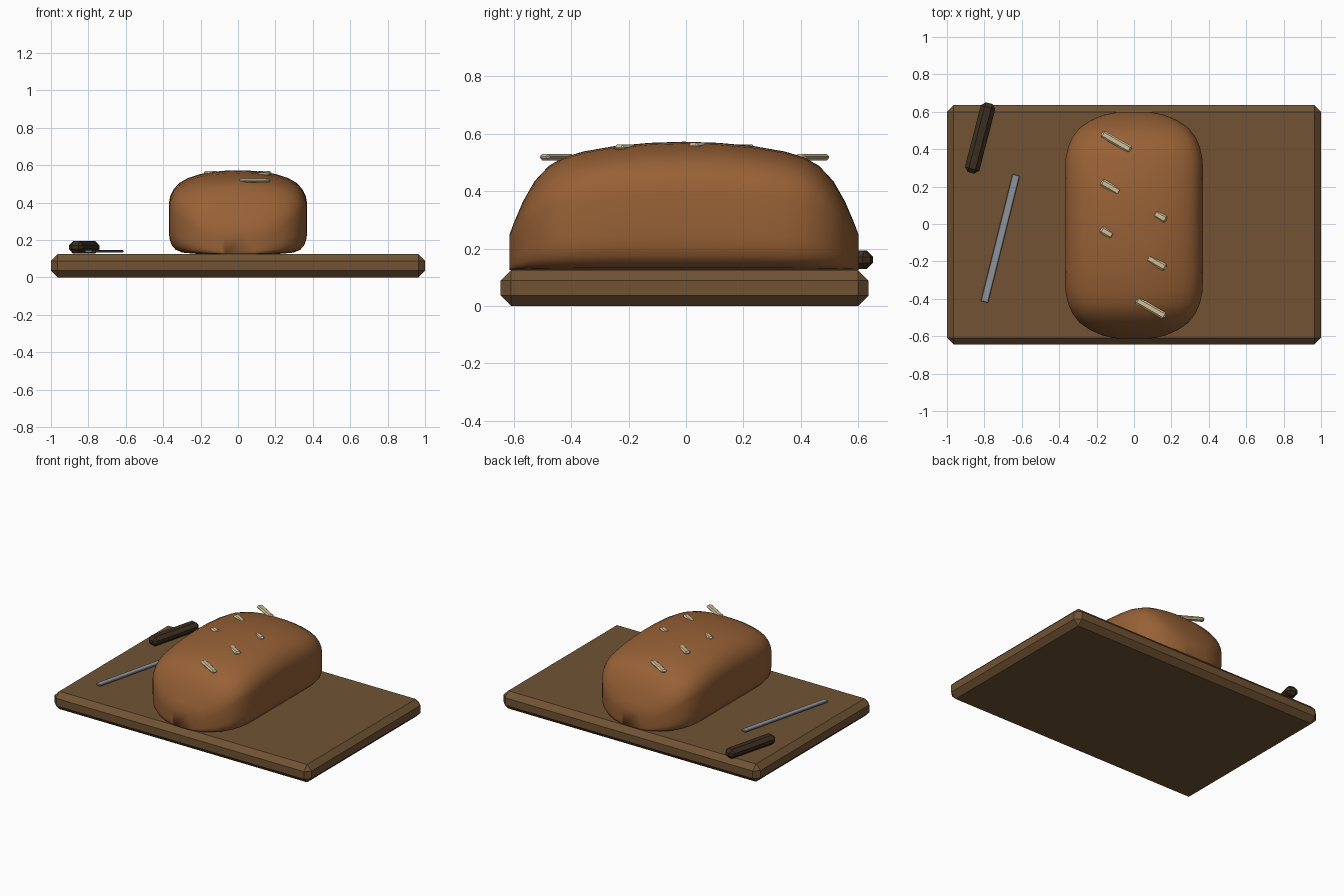
import bpy, bmesh
from math import cos, sin, pi, radians

cube = bpy.data.objects.get("Cube")
if cube:
    bpy.data.objects.remove(cube, do_unlink=True)


def material(name, rgb):
    m = bpy.data.materials.new(name)
    m.use_nodes = True
    m.diffuse_color = (*rgb, 1)
    m.node_tree.nodes["Principled BSDF"].inputs["Base Color"].default_value = (*rgb, 1)
    return m


wood = material("board wood", (0.165, 0.086, 0.034))
crust = material("bread crust", (0.31, 0.12, 0.037))
score = material("pale score", (0.62, 0.52, 0.31))
steel = material("blade steel", (0.27, 0.29, 0.33))
grip = material("dark grip", (0.045, 0.027, 0.014))


def add_object(name, bm, mat):
    bmesh.ops.recalc_face_normals(bm, faces=bm.faces)
    mesh = bpy.data.meshes.new(name)
    bm.to_mesh(mesh)
    bm.free()
    mesh.materials.append(mat)
    obj = bpy.data.objects.new(name, mesh)
    bpy.context.collection.objects.link(obj)
    return obj


def box(name, size, loc, angle, mat, bevel):
    """Box with chamfered edges, turned about z."""
    bm = bmesh.new()
    bmesh.ops.create_cube(bm, size=1)
    bmesh.ops.scale(bm, vec=size, verts=bm.verts)
    bmesh.ops.bevel(bm, geom=bm.edges[:], offset=bevel, segments=1, affect='EDGES')
    obj = add_object(name, bm, mat)
    obj.location = loc
    obj.rotation_euler.z = radians(angle)
    return obj


# Cutting board
box("cutting_board", (2, 1.28, 0.125), (0, -0.005, 0.0625), 0, wood, 0.036)

# Loaf: one half cross-section (x, height fraction), scaled along y
half = [(0, 0), (0.6, 0), (0.8, 0.015), (0.9, 0.05), (0.96, 0.11), (0.99, 0.19),
        (1, 0.28), (1, 0.6), (0.98, 0.69), (0.93, 0.775), (0.85, 0.85),
        (0.72, 0.91), (0.55, 0.955), (0.35, 0.985), (0.17, 0.997), (0, 1)]
ring = half + [(-x, z) for x, z in half[-2:0:-1]]
# (distance from middle, half width, top height)
stations = [(0, 0.37, 0.572), (0.12, 0.37, 0.568), (0.24, 0.37, 0.557),
            (0.35, 0.367, 0.538), (0.42, 0.352, 0.517), (0.47, 0.33, 0.488),
            (0.52, 0.292, 0.435), (0.56, 0.235, 0.365), (0.59, 0.165, 0.295),
            (0.607, 0.085, 0.25)]
sections = [(-y, w, t) for y, w, t in stations[:0:-1]] + stations
BASE = 0.126
bm = bmesh.new()
loops = [[bm.verts.new((x * w, y - 0.007, BASE + z * (t - BASE))) for x, z in ring]
         for y, w, t in sections]
n = len(ring)
for a, b in zip(loops, loops[1:]):
    for i in range(n):
        j = (i + 1) % n
        bm.faces.new((a[i], a[j], b[j], b[i]))
bm.faces.new(loops[0])
bm.faces.new(loops[-1])
for f in bm.faces:
    f.smooth = True
add_object("bread_loaf", bm, crust)

# Score marks: x, y, z, length
marks = [(-0.095, 0.44, 0.518, 0.18), (-0.125, 0.197, 0.55, 0.115),
         (-0.145, -0.046, 0.557, 0.075), (0.14, 0.04, 0.557, 0.075),
         (0.12, -0.207, 0.55, 0.115), (0.09, -0.45, 0.518, 0.18)]
for k, (x, y, z, length) in enumerate(marks):
    box(f"score_mark_{k + 1}", (length, 0.04, 0.023), (x, y, z), -30, score, 0.009)

# Knife: blade and handle lying side by side
box("knife_blade", (0.04, 0.70, 0.012), (-0.715, -0.077, 0.14), -14, steel, 0.003)
box("knife_handle", (0.08, 0.385, 0.065), (-0.823, 0.46, 0.161), -14.5, grip, 0.022)
